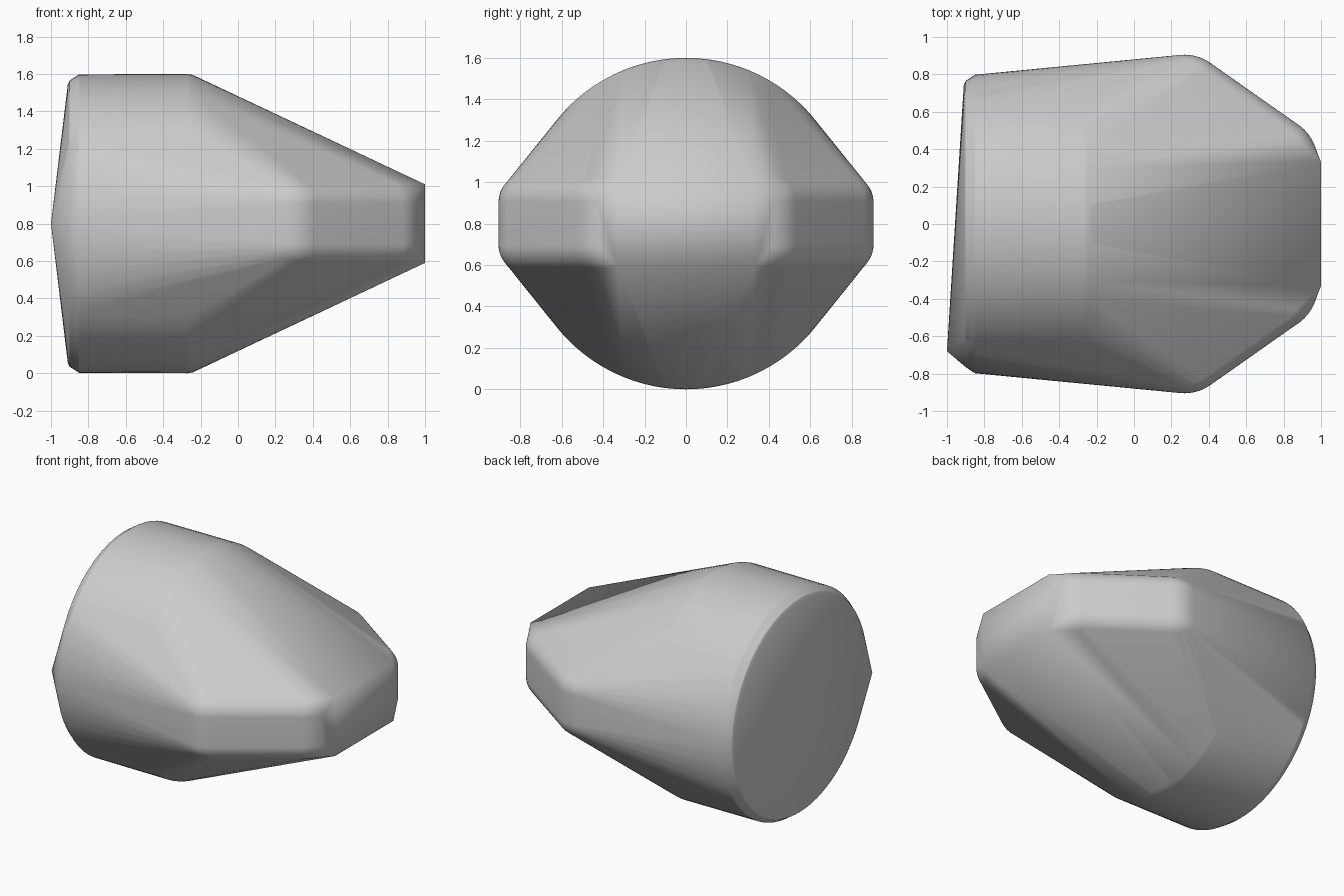
import bpy, bmesh
from math import cos, sin, pi, radians

cube = bpy.data.objects.get("Cube")
if cube:
    bpy.data.objects.remove(cube, do_unlink=True)

MID = 0.8  # height of the body's axis
points = []

# Round rear: chamfered rim, barrel and softened front edge (x, radius)
for x, r in [(-0.91, 0.745), (-0.9, 0.765), (-0.85, 0.798),
             (-0.27, 0.8), (-0.245, 0.796), (-0.22, 0.785)]:
    for i in range(96):
        a = 2 * pi * i / 96
        points.append((x, r * cos(a), MID + r * sin(a)))

# Shallow point on the rear cap
points.append((-1, -0.68, MID))

# Rounded cheeks: plan corners with filleted upper and lower edges
RADIUS, FILLET = 0.24, 0.13
for cx, cy, start, end in [(0.27, 0.665, 95, 55), (0.742, 0.333, 55, 22)]:
    for i in range(9):
        a = radians(start + (end - start) * i / 8)
        for j in range(9):
            t = radians(60 * j / 8)
            r = RADIUS - FILLET + FILLET * cos(t)
            h = 0.105 + FILLET * sin(t)
            for side in (-1, 1):
                for up in (-1, 1):
                    points.append((cx + r * cos(a), side * (cy + r * sin(a)),
                                   MID + up * h))

# Flat rectangular nose
for side in (-1, 1):
    for up in (-1, 1):
        points.append((1, side * 0.33, MID + up * 0.21))

# Taut skin around all sections
bm = bmesh.new()
for p in points:
    bm.verts.new(p)
hull = bmesh.ops.convex_hull(bm, input=bm.verts[:])
unused = {g for g in hull["geom_interior"] + hull["geom_unused"]
          if isinstance(g, bmesh.types.BMVert)}
bmesh.ops.delete(bm, geom=list(unused), context='VERTS')
bmesh.ops.dissolve_limit(bm, angle_limit=radians(0.2),
                         verts=bm.verts[:], edges=bm.edges[:])
bmesh.ops.recalc_face_normals(bm, faces=bm.faces[:])
mesh = bpy.data.meshes.new("tapered_body")
bm.to_mesh(mesh)
bm.free()

body = bpy.data.objects.new("tapered_body", mesh)
bpy.context.collection.objects.link(body)

grey = bpy.data.materials.new("light grey")
grey.use_nodes = True
colour = (0.6, 0.6, 0.6, 1)
grey.diffuse_color = colour
grey.node_tree.nodes["Principled BSDF"].inputs["Base Color"].default_value = colour
mesh.materials.append(grey)

bpy.ops.object.select_all(action='DESELECT')
body.select_set(True)
bpy.context.view_layer.objects.active = body
bpy.ops.object.shade_smooth_by_angle(angle=radians(30))
